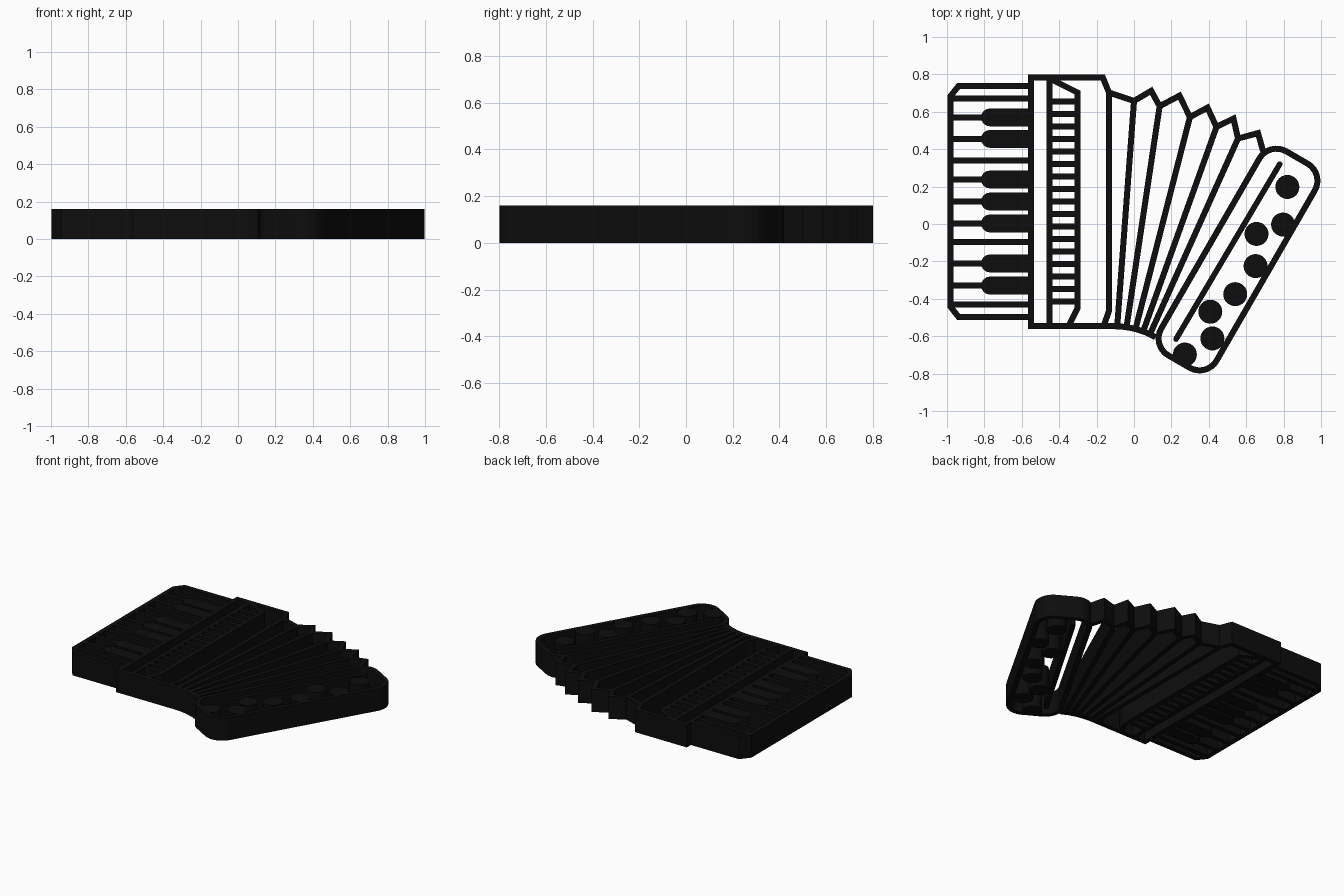
import bpy, bmesh
from math import sin, cos, pi, radians
from mathutils import Vector

if "Cube" in bpy.data.objects:
    bpy.data.objects.remove(bpy.data.objects["Cube"])

H, W = 0.16, 0.032     # slab height, line width
ink = bpy.data.materials.new("black")
ink.diffuse_color = (0.004, 0.004, 0.004, 1)
ink.use_nodes = True
ink.node_tree.nodes["Principled BSDF"].inputs["Base Color"].default_value = ink.diffuse_color


def finish(name, bm):
    bmesh.ops.recalc_face_normals(bm, faces=bm.faces)
    me = bpy.data.meshes.new(name)
    bm.to_mesh(me)
    bm.free()
    me.materials.append(ink)
    ob = bpy.data.objects.new(name, me)
    bpy.context.collection.objects.link(ob)
    return ob


def prism(name, pts):
    """Solid slab from a flat outline."""
    bm = bmesh.new()
    lo = [bm.verts.new((p[0], p[1], 0)) for p in pts]
    hi = [bm.verts.new((p[0], p[1], H)) for p in pts]
    bm.faces.new(lo[::-1])
    bm.faces.new(hi)
    n = len(pts)
    for i in range(n):
        j = (i + 1) % n
        bm.faces.new((lo[i], lo[j], hi[j], hi[i]))
    return finish(name, bm)


def strip(name, pts, closed=False, w=W):
    """Line of constant width with mitred corners, raised to the slab height."""
    pts = [Vector(p) for p in pts]
    n = len(pts)
    bm = bmesh.new()
    rings = []
    for i, p in enumerate(pts):
        a = pts[i - 1] if (i > 0 or closed) else None
        b = pts[(i + 1) % n] if (i < n - 1 or closed) else None
        d1 = (p - a).normalized() if a is not None else (b - p).normalized()
        d2 = (b - p).normalized() if b is not None else d1
        n1, n2 = Vector((-d1.y, d1.x)), Vector((-d2.y, d2.x))
        m = (n1 + n2).normalized()
        m *= w / 2 / max(m.dot(n1), 0.4)
        l, r = p + m, p - m
        rings.append([bm.verts.new((q.x, q.y, z))
                      for q, z in ((l, 0), (r, 0), (r, H), (l, H))])
    for i in range(n if closed else n - 1):
        A, B = rings[i], rings[(i + 1) % n]
        for k in range(4):
            m = (k + 1) % 4
            bm.faces.new((A[k], A[m], B[m], B[k]))
    if not closed:
        bm.faces.new(rings[0])
        bm.faces.new(rings[-1][::-1])
    return finish(name, bm)


def arc(cx, cy, r, a0, a1, n=8):
    return [(cx + r * cos(radians(a0 + (a1 - a0) * i / n)),
             cy + r * sin(radians(a0 + (a1 - a0) * i / n))) for i in range(n + 1)]


# keyboard
XL, XR = -0.982, -0.551
strip("keyboard_frame", [(XR, 0.738), (-0.938, 0.738), (XL, 0.682),
                         (XL, -0.441), (-0.938, -0.497), (XR, -0.497)])
for i, y in enumerate((0.67, 0.34, -0.096, -0.43)):
    strip(f"white_key_line_{i}", [(XL, y), (XR, y)])
for i, y in enumerate((0.57, 0.455, 0.238, 0.12, 0.003, -0.211, -0.329)):
    strip(f"key_gap_line_{i}", [(XL, y), (-0.80, y)])
    prism(f"black_key_{i}", [(XR, y - 0.048), (XR, y + 0.048)]
          + arc(-0.77, y, 0.048, 90, 270))

# body panel
strip("body_frame", [(0.115, -0.605), (0.06, -0.578), (0, -0.559), (-0.05, -0.55),
                     (-0.11, -0.546), (XR, -0.546), (XR, 0.784), (-0.167, 0.784),
                     (-0.134, 0.703)])
strip("body_edge", [(-0.134, 0.703), (-0.134, -0.465), (-0.16, -0.54)])

# grille
GX, GR = -0.452, -0.302
strip("grille_left", [(GX, 0.784), (GX, -0.546)])
strip("grille_right", [(GX, 0.778), (GR, 0.703), (GR, -0.45), (-0.347, -0.54)])
for i in range(17):
    y = 0.655 - i * 0.0668
    strip(f"grille_slat_{i}", [(GX, y), (GR, y)])

# bellows: zigzag top and fold lines fanning out from the bottom
zig = [(-0.134, 0.703), (0.0, 0.658), (0.092, 0.712), (0.137, 0.63), (0.243, 0.686),
       (0.299, 0.572), (0.393, 0.622), (0.441, 0.519), (0.532, 0.564),
       (0.556, 0.457), (0.663, 0.486), (0.69, 0.39)]
strip("bellows_top", zig)
feet = [(-0.09, -0.55), (-0.04, -0.552), (0.008, -0.562), (0.05, -0.572), (0.086, -0.588)]
tops = [zig[1], zig[3], zig[5], zig[7], zig[9]]
for i, (a, b) in enumerate(zip(tops, feet)):
    strip(f"bellows_fold_{i}", [a, b])

# bass end panel: tilted rounded frame
ang, cx, cy = radians(60), 0.556, -0.19
L, B, R = 0.63, 0.171, 0.105
frame = (arc(L - R, B - R, R, 0, 90) + arc(R - L, B - R, R, 90, 180)
         + arc(R - L, R - B, R, 180, 270) + arc(L - R, R - B, R, 270, 360))
strip("bass_frame", [(cx + u * cos(ang) - v * sin(ang), cy + u * sin(ang) + v * cos(ang))
                     for u, v in frame], closed=True)

# bass strap line with rounded ends
prism("bass_strap", arc(0.779, 0.32, 0.015, -30, 150) + arc(0.225, -0.615, 0.015, 150, 330))

# bass buttons
for i, (x, y) in enumerate(((0.82, 0.198), (0.797, -0.003), (0.655, -0.053), (0.65, -0.225),
                            (0.541, -0.375), (0.408, -0.469), (0.419, -0.612), (0.272, -0.698))):
    prism(f"bass_button_{i}", arc(x, y, 0.064, 0, 360, 32)[:-1])
